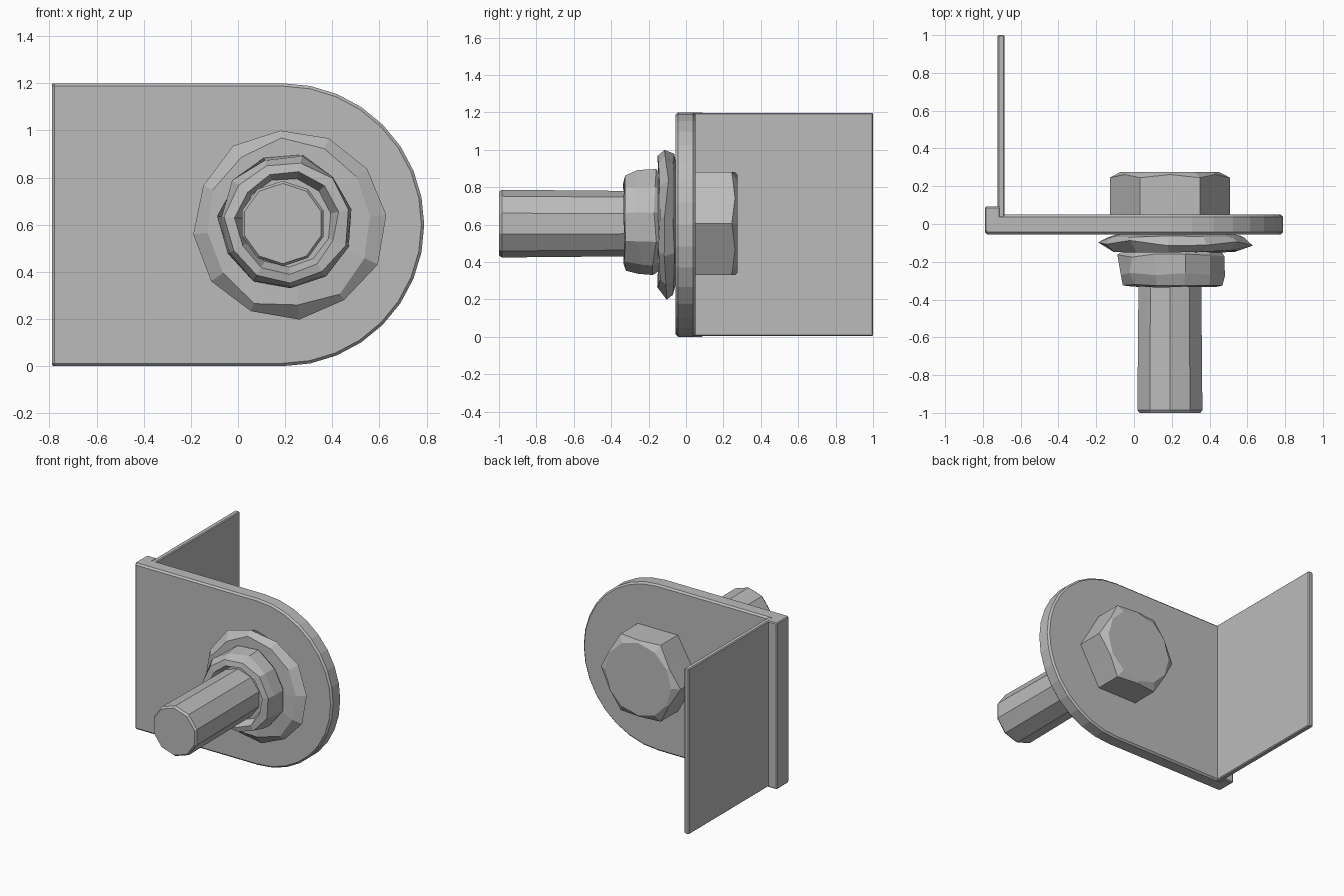
import bpy, bmesh, math, random

if "Cube" in bpy.data.objects:
    bpy.data.objects.remove(bpy.data.objects["Cube"])

random.seed(4)
CX, CZ = 0.19, 0.605          # bolt axis, running along y

steel = bpy.data.materials.new("grey steel")
steel.diffuse_color = (0.5, 0.5, 0.5, 1)
steel.use_nodes = True
steel.node_tree.nodes["Principled BSDF"].inputs["Base Color"].default_value = steel.diffuse_color


def finish(bm, name, bevel=0):
    bmesh.ops.recalc_face_normals(bm, faces=bm.faces)
    me = bpy.data.meshes.new(name)
    bm.to_mesh(me)
    bm.free()
    me.materials.append(steel)
    ob = bpy.data.objects.new(name, me)
    bpy.context.collection.objects.link(ob)
    if bevel:
        m = ob.modifiers.new("edge", 'BEVEL')
        m.width, m.segments = bevel, 1
        m.limit_method, m.angle_limit = 'ANGLE', math.radians(40)
    return ob


def box(name, x0, x1, y0, y1, z0, z1, bevel):
    bm = bmesh.new()
    bmesh.ops.create_cube(bm, size=1)
    for v in bm.verts:
        v.co = ((x0 + x1) / 2 + v.co.x * (x1 - x0),
                (y0 + y1) / 2 + v.co.y * (y1 - y0),
                (z0 + z1) / 2 + v.co.z * (z1 - z0))
    return finish(bm, name, bevel)


def loft(name, rings, sides, cx=CX, cz=CZ, turn=0.0):
    """Rings of (radius, y) about the bolt axis; an entry may be a function of the side index."""
    bm = bmesh.new()
    loops = []
    for ring in rings:
        loop = []
        for i in range(sides):
            r, y = ring(i) if callable(ring) else ring
            a = 2 * math.pi * i / sides + turn
            loop.append(bm.verts.new((cx + r * math.cos(a), y, cz + r * math.sin(a))))
        loops.append(loop)
    for a, b in zip(loops, loops[1:]):
        for i in range(sides):
            j = (i + 1) % sides
            bm.faces.new((a[i], a[j], b[j], b[i]))
    bm.faces.new(loops[0])
    bm.faces.new(loops[-1])
    return finish(bm, name)


def rough(r, y, dr, dy):
    """A ring with small irregularities."""
    return lambda i: (r + random.uniform(-dr, dr), y + random.uniform(-dy, dy))


# Bracket plate with one round end
bm = bmesh.new()
outline = [(-0.79, 1.2), (-0.79, 0.0)]
for i in range(17):
    a = -math.pi / 2 + math.pi * i / 16
    outline.append((CX + 0.6 * math.cos(a), 0.6 + 0.6 * math.sin(a)))
front = [bm.verts.new((x, -0.055, z)) for x, z in outline]
face = bm.faces.new(front)
new = bmesh.ops.extrude_face_region(bm, geom=[face])["geom"]
bmesh.ops.translate(bm, vec=(0, 0.105, 0),
                    verts=[v for v in new if isinstance(v, bmesh.types.BMVert)])
finish(bm, "bracket_plate", 0.012)

# Folded corner lip and thin flange
box("corner_lip", -0.79, -0.71, -0.04, 0.092, 0.0, 1.2, 0.006)
box("side_flange", -0.722, -0.685, 0.02, 1.0, 0.003, 1.197, 0.006)

# Hex bolt head with chamfered corners
def hexring(y_corner, y_flat):
    return lambda i: (0.275, y_flat) if i % 2 else (0.318, y_corner)
loft("bolt_head", [hexring(0.045, 0.045), hexring(0.245, 0.262), (0.262, 0.275)], 12)

# Bolt shaft
loft("bolt_shaft", [(0.17, -1.0), (0.181, -0.985), (0.175, -0.33), (0.175, 0.0)], 10,
     turn=math.pi / 10)

# Rough flared washer
loft("washer", [(0.30, -0.05), rough(0.37, -0.066, 0.012, 0.006),
                rough(0.402, -0.10, 0.012, 0.018), rough(0.355, -0.142, 0.015, 0.015),
                (0.26, -0.15)], 12, cx=0.22, cz=0.6, turn=0.1)

# Rough nut with a recess around the shaft
loft("nut", [(0.25, -0.13), rough(0.285, -0.17, 0.012, 0.012),
             rough(0.283, -0.255, 0.01, 0.02), rough(0.262, -0.325, 0.008, 0.006),
             rough(0.215, -0.334, 0.01, 0.004), (0.19, -0.27)], 11, cx=0.207, cz=0.61,
     turn=0.2)
